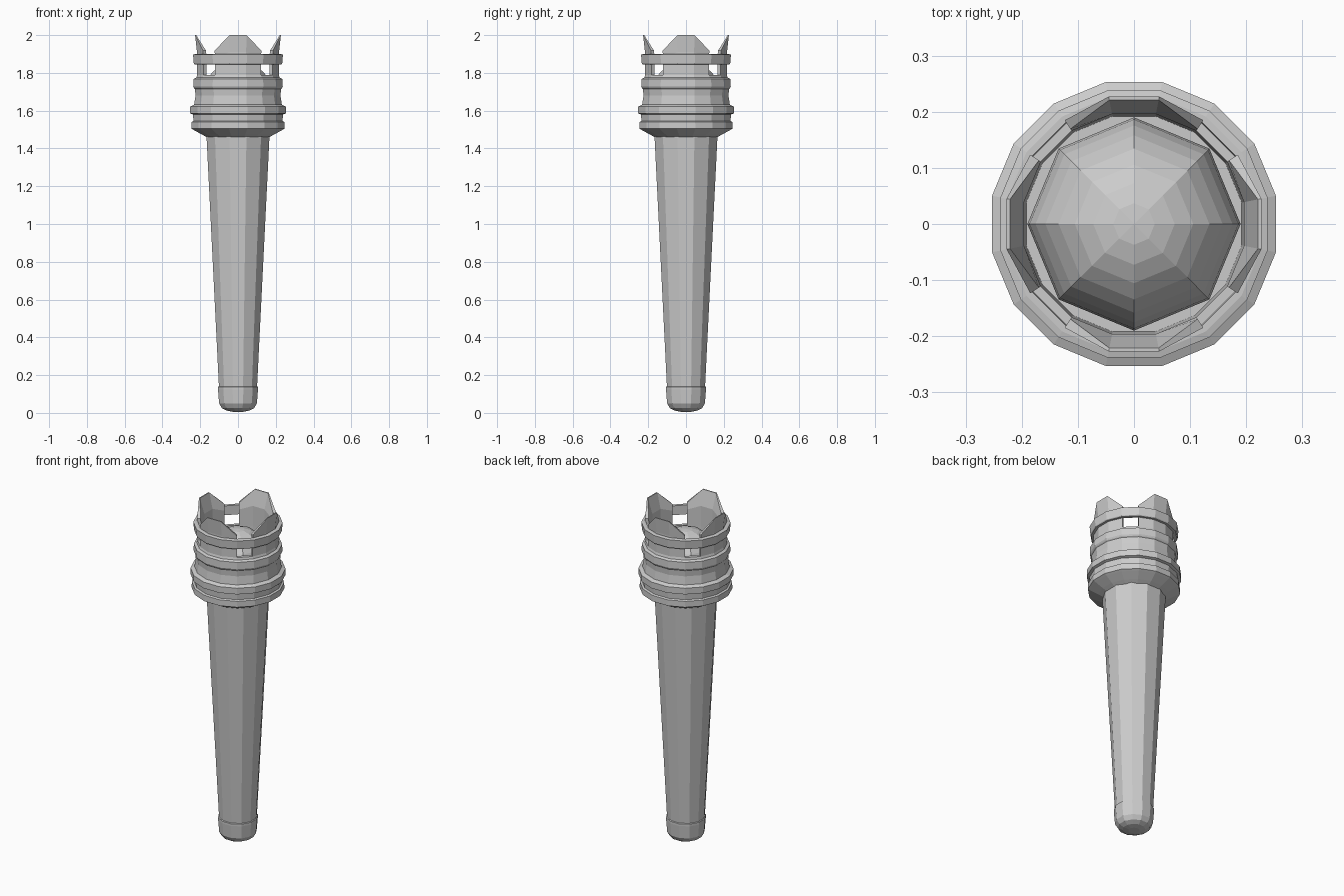
import bpy, bmesh
from math import sin, cos, pi, radians

if "Cube" in bpy.data.objects:
    bpy.data.objects.remove(bpy.data.objects["Cube"])


def finish(name, bm):
    bmesh.ops.recalc_face_normals(bm, faces=bm.faces)
    me = bpy.data.meshes.new(name)
    bm.to_mesh(me)
    bm.free()
    ob = bpy.data.objects.new(name, me)
    bpy.context.collection.objects.link(ob)
    return ob


def lathe(name, profile, sides=16, closed=False):
    """Spin (flat radius, z) points; flat sides face the axes."""
    bm = bmesh.new()
    k = 1 / cos(pi / sides)
    rings = []
    for r, z in profile:
        if r == 0:
            rings.append([bm.verts.new((0, 0, z))] * sides)
        else:
            rings.append([bm.verts.new((r * k * cos((i + .5) * 2 * pi / sides),
                                        r * k * sin((i + .5) * 2 * pi / sides), z))
                          for i in range(sides)])
    pairs = list(zip(rings, rings[1:]))
    if closed:
        pairs.append((rings[-1], rings[0]))
    for a, b in pairs:
        for i in range(sides):
            j = (i + 1) % sides
            bm.faces.new(list(dict.fromkeys((a[i], a[j], b[j], b[i]))))
    return finish(name, bm)


# Handle and rounded end cap
lathe("handle", [(0, .1), (.099, .1), (.167, 1.47), (0, 1.47)], 12)
lathe("end_cap", [(0, .006), (.03, .006), (.06, .012), (.085, .025), (.1, .05),
                  (.106, .125), (.106, .138), (.098, .142), (0, .142)], 12)

# Stepped hollow cup, up to the window sills
lathe("cup", [(0, 1.46), (.165, 1.46), (.19, 1.473), (.235, 1.498), (.247, 1.505),
              (.246, 1.54), (.236, 1.545), (.238, 1.58), (.253, 1.585), (.253, 1.622),
              (.232, 1.632), (.225, 1.68), (.228, 1.715), (.233, 1.72), (.237, 1.728),
              (.235, 1.768), (.22, 1.775), (.216, 1.788), (.196, 1.788),
              (.192, 1.6), (0, 1.6)])

# Band that ties the petals together
lathe("top_band", [(.23, 1.845), (.234, 1.85), (.238, 1.897), (.226, 1.9),
                   (.214, 1.9), (.212, 1.845)], closed=True)

# Four flared petals, three facets each, leaving a gap on every diagonal
k = 1 / cos(pi / 16)
for n in range(4):
    bm = bmesh.new()
    outer, inner = [], []
    for a, tip in ((-33.75, 0), (-11.25, 1), (11.25, 1), (33.75, 0)):
        ang = radians(a + 90 * n)
        if tip:
            rows = ((1.78, .216, .196), (1.91, .217, .196), (2.0, .227, .221))
        else:
            rows = ((1.78, .216, .196), (1.88, .216, .196), (1.918, .218, .2))
        for side, col in ((1, outer), (2, inner)):
            col.append([bm.verts.new((row[side] * k * cos(ang), row[side] * k * sin(ang), row[0]))
                        for row in rows])
    for i in range(3):
        for j in range(2):
            for g in (outer, inner):
                bm.faces.new((g[i][j], g[i + 1][j], g[i + 1][j + 1], g[i][j + 1]))
        for j in (0, 2):
            bm.faces.new((outer[i][j], outer[i + 1][j], inner[i + 1][j], inner[i][j]))
    for i in (0, 3):
        for j in range(2):
            bm.faces.new((outer[i][j], outer[i][j + 1], inner[i][j + 1], inner[i][j]))
    finish(f"petal_{n + 1}", bm)

# Faceted ball resting in the cup
bpy.ops.mesh.primitive_uv_sphere_add(segments=8, ring_count=16, radius=.19, location=(0, 0, 1.67))
bpy.context.object.name = "ball"
